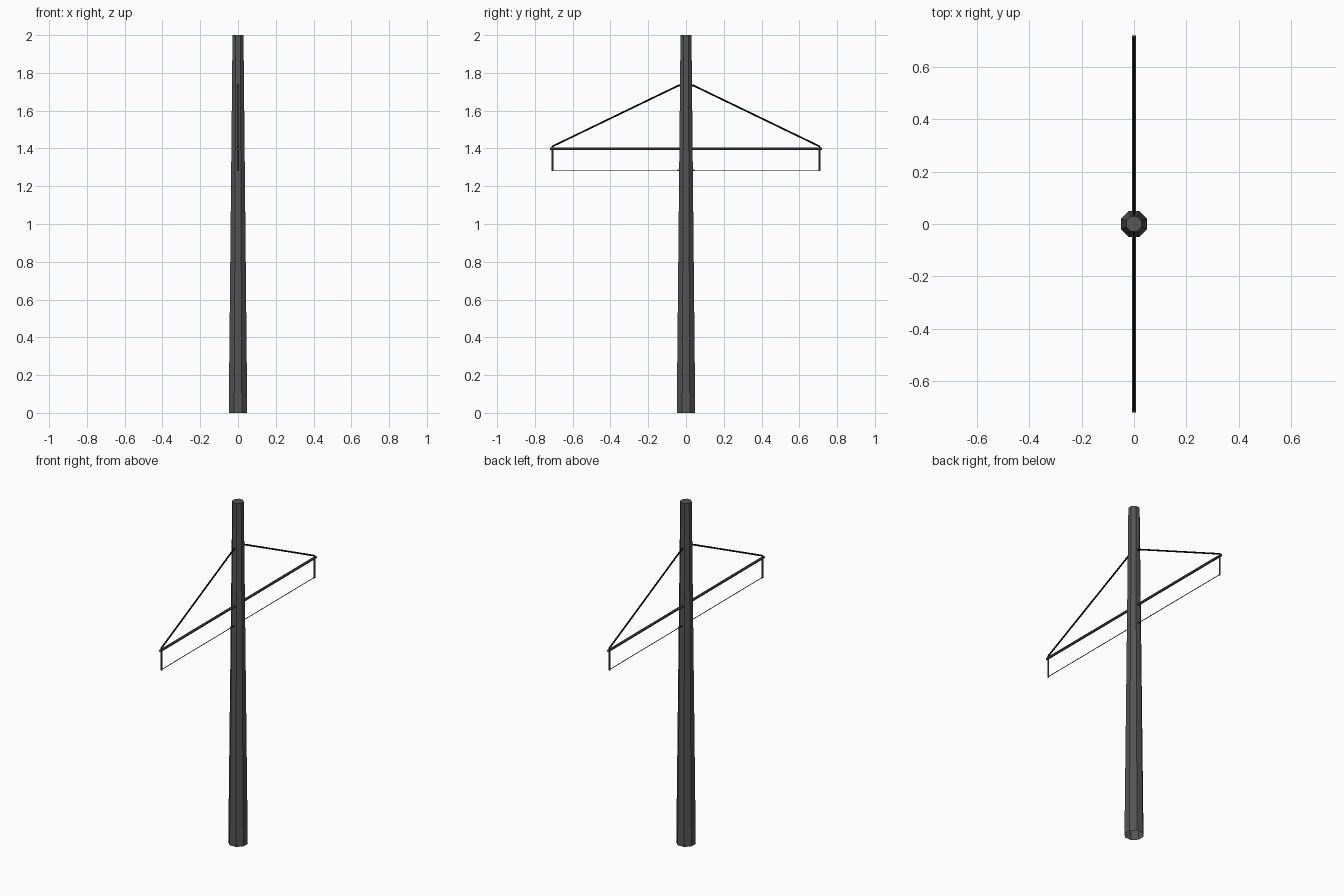
import bpy, math
from mathutils import Vector

if "Cube" in bpy.data.objects:
    bpy.data.objects.remove(bpy.data.objects["Cube"])


def material(name, value):
    m = bpy.data.materials.new(name)
    m.diffuse_color = (value, value, value, 1)
    m.use_nodes = True
    m.node_tree.nodes["Principled BSDF"].inputs["Base Color"].default_value = m.diffuse_color
    return m


STEEL = material("dark grey steel", 0.09)
BLACK = material("black cable", 0.003)


def rod(name, a, b, r1, r2=None, sides=6, turn=0.0, mat=STEEL, caps='NGON'):
    """Straight (optionally tapered) prism from point a to point b."""
    a, b = Vector(a), Vector(b)
    d = b - a
    bpy.ops.mesh.primitive_cone_add(vertices=sides, radius1=r1,
                                    radius2=r1 if r2 is None else r2, depth=d.length,
                                    end_fill_type=caps, location=(a + b) / 2)
    ob = bpy.context.object
    # spin the cross-section first, then aim the rod
    ob.rotation_mode = 'QUATERNION'
    aim = Vector((0, 0, 1)).rotation_difference(d.normalized())
    spin = Vector((1, 0, 0)).rotation_difference(
        Vector((math.cos(turn), math.sin(turn), 0)))
    ob.rotation_quaternion = aim @ spin
    ob.name = name
    ob.data.materials.append(mat)
    return ob


# Tapered octagonal pole, flat sides facing the axes, open underneath
OCT = math.pi / 8
rod("pole", (0, 0, 0), (0, 0, 2), 0.053, 0.0315, 8, OCT, caps='NOTHING')
rod("pole_cap", (0, 0, 1.999), (0, 0, 2), 0.0314, sides=8, turn=OCT)

# Horizontal cross arm through the pole
rod("cross_arm", (0, -0.72, 1.398), (0, 0.72, 1.398), 0.0075, sides=8, turn=OCT)

for side, s in (("near", -1), ("far", 1)):
    # Black diagonal stay with short bent ends
    rod(side + "_stay", (0, s * 0.04, 1.733), (0, s * 0.709, 1.41), 0.0045, mat=BLACK)
    rod(side + "_stay_anchor", (0, s * 0.025, 1.734), (0, s * 0.042, 1.733), 0.0045, mat=BLACK)
    rod(side + "_stay_foot", (0, s * 0.709, 1.411), (0, s * 0.709, 1.4), 0.0045, mat=BLACK)
    # Vertical drop at the arm tip
    rod(side + "_drop", (0, s * 0.707, 1.398), (0, s * 0.707, 1.28), 0.005)
    # Thin lower wire and the eyelet at the pole
    rod(side + "_lower_wire", (0, s * 0.03, 1.284), (0, s * 0.709, 1.284), 0.002, mat=BLACK)
    rod(side + "_wire_eyelet", (0, s * 0.03, 1.284), (0, s * 0.046, 1.284), 0.004)
